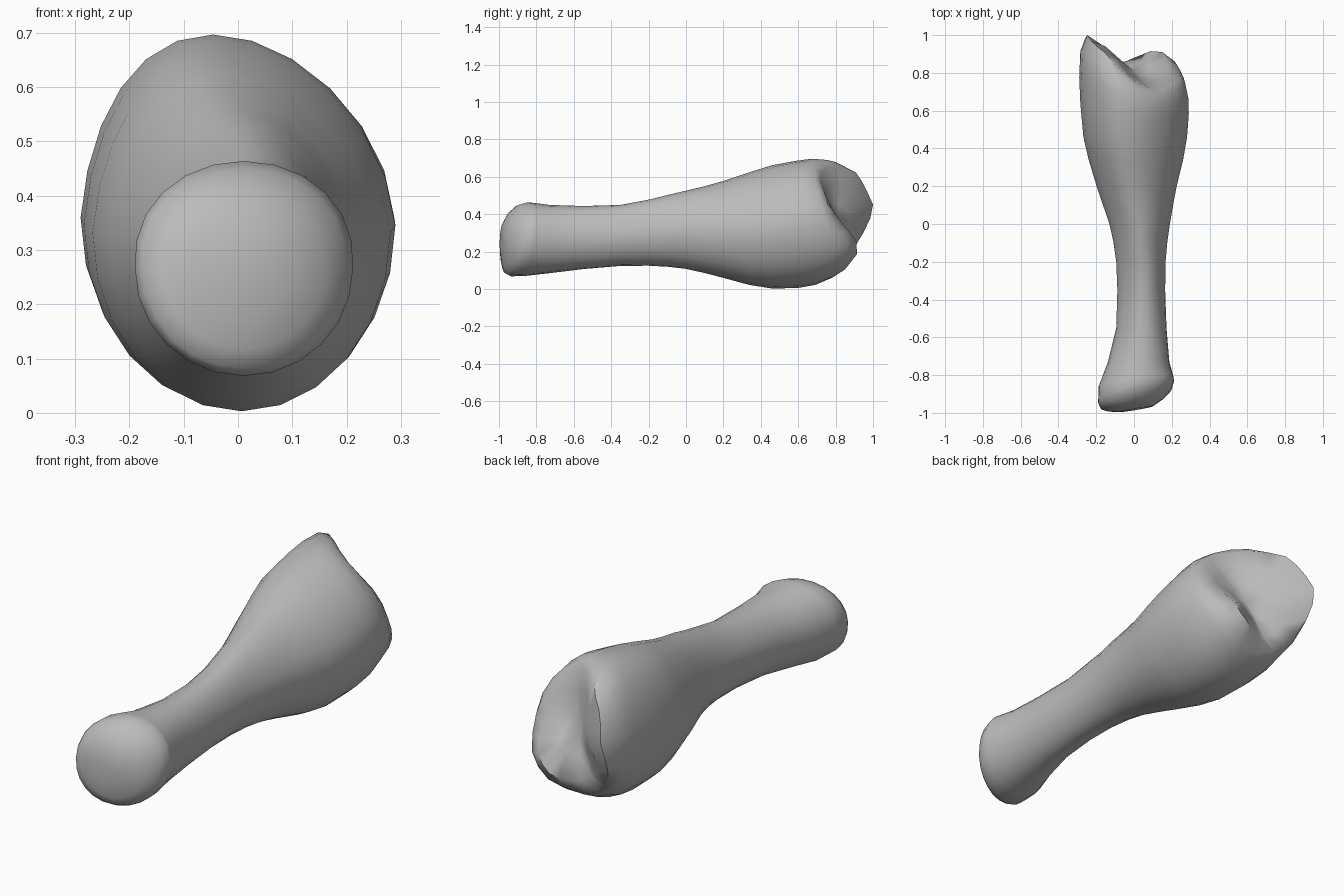
import bpy, bmesh, math

cube = bpy.data.objects.get("Cube")
if cube:
    bpy.data.objects.remove(cube)

SIDES = 24

mat = bpy.data.materials.new("bone_grey")
mat.use_nodes = True
colour = (0.5, 0.5, 0.5, 1)
mat.diffuse_color = colour
mat.node_tree.nodes["Principled BSDF"].inputs["Base Color"].default_value = colour

bm = bmesh.new()


def ring(x0, x1, z0, z1, depth, scale=1.0, pinch=0.08, lean=0.0):
    """Oval section; depth(i, x, z) gives each point's y. The top narrows and leans."""
    cx, cz = (x0 + x1) / 2, (z0 + z1) / 2
    verts = []
    for i in range(SIDES):
        a = math.tau * i / SIDES
        up = max(math.sin(a), 0)
        x = cx + scale * ((x1 - x0) / 2 * math.cos(a) * (1 - pinch * up) + lean * up ** 2)
        z = cz + scale * (z1 - z0) / 2 * math.sin(a)
        verts.append(bm.verts.new((x, depth(i, x, z), z)))
    return verts


def around(table, i):
    """Read a table of depths spaced evenly around the section."""
    n = len(table)
    p = i * n / SIDES
    k, f = int(p), p % 1
    return table[k % n] * (1 - f) + table[(k + 1) % n] * f


rings = []

# Slanted, bulging front joint face and the collar behind it
FRONT = (-0.19, 0.212, 0.068, 0.464)
for scale, y, tilt_x, tilt_z in ((0.45, -0.982, 0.17, 0.05), (0.75, -0.957, 0.23, 0.12),
                                 (0.93, -0.93, 0.26, 0.18), (1.0, -0.893, 0.28, 0.22),
                                 (0.985, -0.835, 0.13, 0.1)):
    rings.append(ring(*FRONT, lambda i, x, z: y + tilt_x * x + tilt_z * (z - 0.27),
                      scale, pinch=-0.08))

# Shaft with a soft crest: y, x range, z range, pinch and sideways lean of the top
for y, x0, x1, z0, z1, pinch, lean in (
        (-0.73, -0.138, 0.187, 0.085, 0.45, 0.0, 0.01),
        (-0.55, -0.094, 0.172, 0.107, 0.444, 0.05, 0.01),
        (-0.35, -0.088, 0.165, 0.124, 0.45, 0.1, 0.01),
        (-0.2, -0.094, 0.167, 0.125, 0.478, 0.13, 0.01),
        (-0.09, -0.11, 0.177, 0.119, 0.505, 0.15, 0.0),
        (0.0, -0.13, 0.19, 0.108, 0.526, 0.15, 0.0),
        (0.1, -0.164, 0.207, 0.086, 0.55, 0.15, -0.01),
        (0.2, -0.198, 0.226, 0.06, 0.578, 0.14, -0.02),
        (0.34, -0.24, 0.26, 0.022, 0.625, 0.12, -0.035),
        (0.46, -0.268, 0.281, 0.003, 0.662, 0.1, -0.045)):
    rings.append(ring(x0, x1, z0, z1, lambda i, x, z: y, pinch=pinch, lean=lean))

# Wide back end: uneven rim, with a high left lobe and a low right lobe
RIM = (0.78, 0.76, 0.74, 0.72, 0.72, 0.75, 0.8, 0.85, 0.91, 0.94, 0.97, 1.0,
       0.985, 0.95, 0.91, 0.87, 0.85, 0.84, 0.83, 0.85, 0.87, 0.87, 0.86, 0.82)
INNER = (0.83, 0.76, 0.74, 0.79, 0.88, 0.94, 0.95, 0.9, 0.84, 0.88, 0.915, 0.91)
START, VALLEY = 0.52, 0.81
for blend, x0, x1, z0, z1 in ((0.25, -0.284, 0.29, 0.006, 0.686),
                              (0.55, -0.29, 0.288, 0.022, 0.697),
                              (0.85, -0.284, 0.272, 0.062, 0.69),
                              (1.0, -0.258, 0.25, 0.095, 0.66)):
    rings.append(ring(x0, x1, z0, z1,
                      lambda i, x, z: START + blend * (around(RIM, i) - START), lean=-0.045))

# Joint face: a valley runs from the upper right rim down to the middle
BACK = (-0.29, 0.29, 0.03, 0.69)
for scale, blend in ((0.6, 1.0), (0.28, 0.45)):
    rings.append(ring(*BACK, lambda i, x, z: VALLEY + blend * (around(INNER, i) - VALLEY),
                      scale, lean=-0.04))

# Skin the sections and close both ends
for a, b in zip(rings, rings[1:]):
    for i in range(SIDES):
        j = (i + 1) % SIDES
        bm.faces.new((a[i], a[j], b[j], b[i]))
for end, centre in ((rings[0], (0.01, -0.985, 0.265)), (rings[-1], (0, VALLEY, 0.36))):
    tip = bm.verts.new(centre)
    for i in range(SIDES):
        bm.faces.new((end[i], end[(i + 1) % SIDES], tip))
bmesh.ops.recalc_face_normals(bm, faces=bm.faces[:])

mesh = bpy.data.meshes.new("limb_bone")
bm.to_mesh(mesh)
bm.free()
mesh.materials.append(mat)
bone = bpy.data.objects.new("limb_bone", mesh)
bpy.context.collection.objects.link(bone)
bpy.ops.object.select_all(action="DESELECT")
bone.select_set(True)
bpy.context.view_layer.objects.active = bone
bpy.ops.object.shade_smooth_by_angle(angle=math.radians(60))
